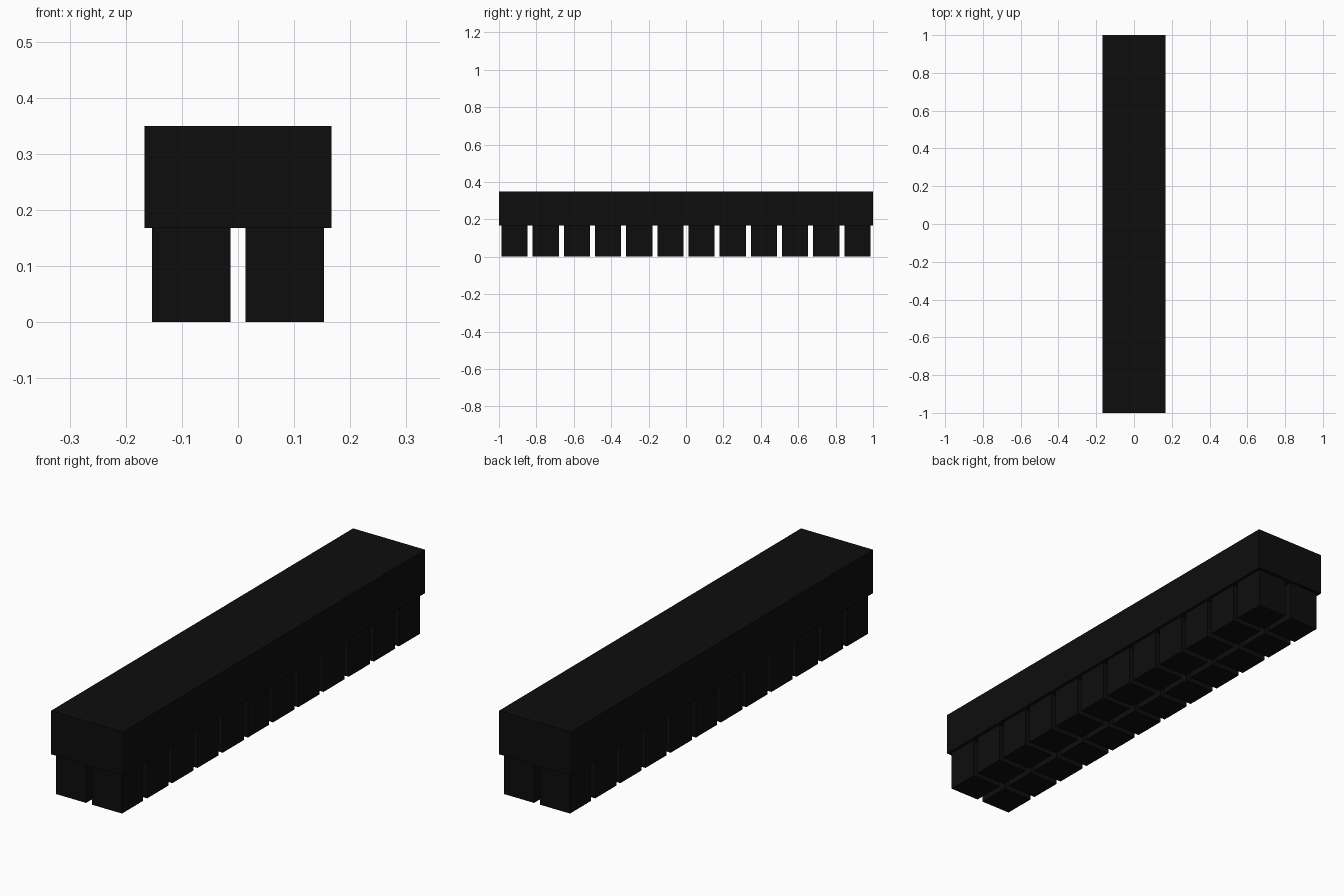
import bpy

if "Cube" in bpy.data.objects:
    bpy.data.objects.remove(bpy.data.objects["Cube"])

# Single near-black plastic
black = bpy.data.materials.new("black plastic")
black.diffuse_color = (0.004, 0.004, 0.004, 1)
black.use_nodes = True
black.node_tree.nodes["Principled BSDF"].inputs["Base Color"].default_value = black.diffuse_color


def box(name, lo, hi):
    """Box between two opposite corners."""
    bpy.ops.mesh.primitive_cube_add(size=1, location=[(a + b) / 2 for a, b in zip(lo, hi)])
    ob = bpy.context.object
    ob.name = name
    ob.scale = [b - a for a, b in zip(lo, hi)]
    bpy.ops.object.transform_apply(location=False, rotation=False, scale=True)
    ob.data.materials.append(black)
    return ob


PITCH = 1 / 6      # spacing of the blocks
HALF = 0.07        # half width of a block
SPLIT = 0.168      # underside of the housing

# Upper housing bar
box("housing", (-PITCH, -1, SPLIT), (PITCH, 1, 0.35))

# Two rows of twelve plug blocks hanging below
for column in range(2):
    for row in range(12):
        x = (column - 0.5) * PITCH
        y = (row - 5.5) * PITCH
        box(f"plug_block_{column}_{row}", (x - HALF, y - HALF, 0), (x + HALF, y + HALF, SPLIT))
